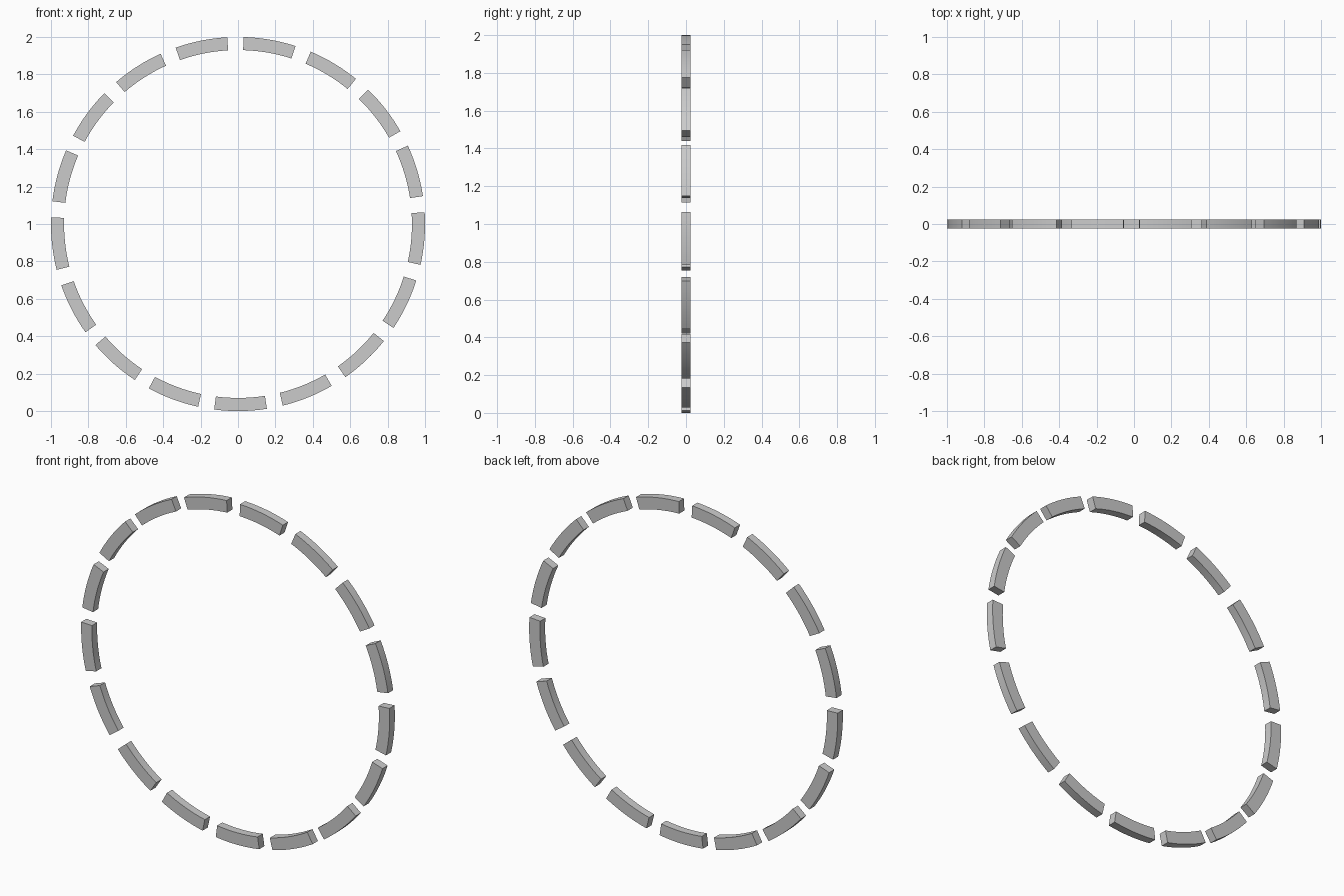
import bpy
import bmesh
from math import sin, cos, radians

if "Cube" in bpy.data.objects:
    bpy.data.objects.remove(bpy.data.objects["Cube"])

COUNT = 17            # blocks around the ring
STEPS = 8             # facets along each block
R_OUT, R_IN = 1.0, 0.93
HALF_DEPTH = 0.024
START, SPAN = 1.7, 16.2   # degrees clockwise from the top


def ring_segment(name, start):
    """Curved block with a rectangular cross-section, in the XZ plane."""
    bm = bmesh.new()
    loops = []
    for i in range(STEPS + 1):
        a = radians(start + SPAN * i / STEPS)
        section = ((R_OUT, -HALF_DEPTH), (R_OUT, HALF_DEPTH),
                   (R_IN, HALF_DEPTH), (R_IN, -HALF_DEPTH))
        loops.append([bm.verts.new((r * sin(a), y, 1 + r * cos(a)))
                      for r, y in section])
    for a, b in zip(loops, loops[1:]):
        for k in range(4):
            n = (k + 1) % 4
            bm.faces.new((a[k], a[n], b[n], b[k]))
    bm.faces.new(loops[0])
    bm.faces.new(loops[-1][::-1])
    bmesh.ops.recalc_face_normals(bm, faces=bm.faces)
    mesh = bpy.data.meshes.new(name)
    bm.to_mesh(mesh)
    bm.free()
    obj = bpy.data.objects.new(name, mesh)
    bpy.context.collection.objects.link(obj)
    return obj


# Dashed ring: evenly spaced curved blocks
segments = [ring_segment(f"ring_segment_{i + 1:02d}", START + i * 360 / COUNT)
            for i in range(COUNT)]

# Smooth the curved sides, keep the block edges sharp
for obj in segments:
    obj.select_set(True)
bpy.context.view_layer.objects.active = segments[0]
bpy.ops.object.shade_smooth_by_angle(angle=radians(30))
